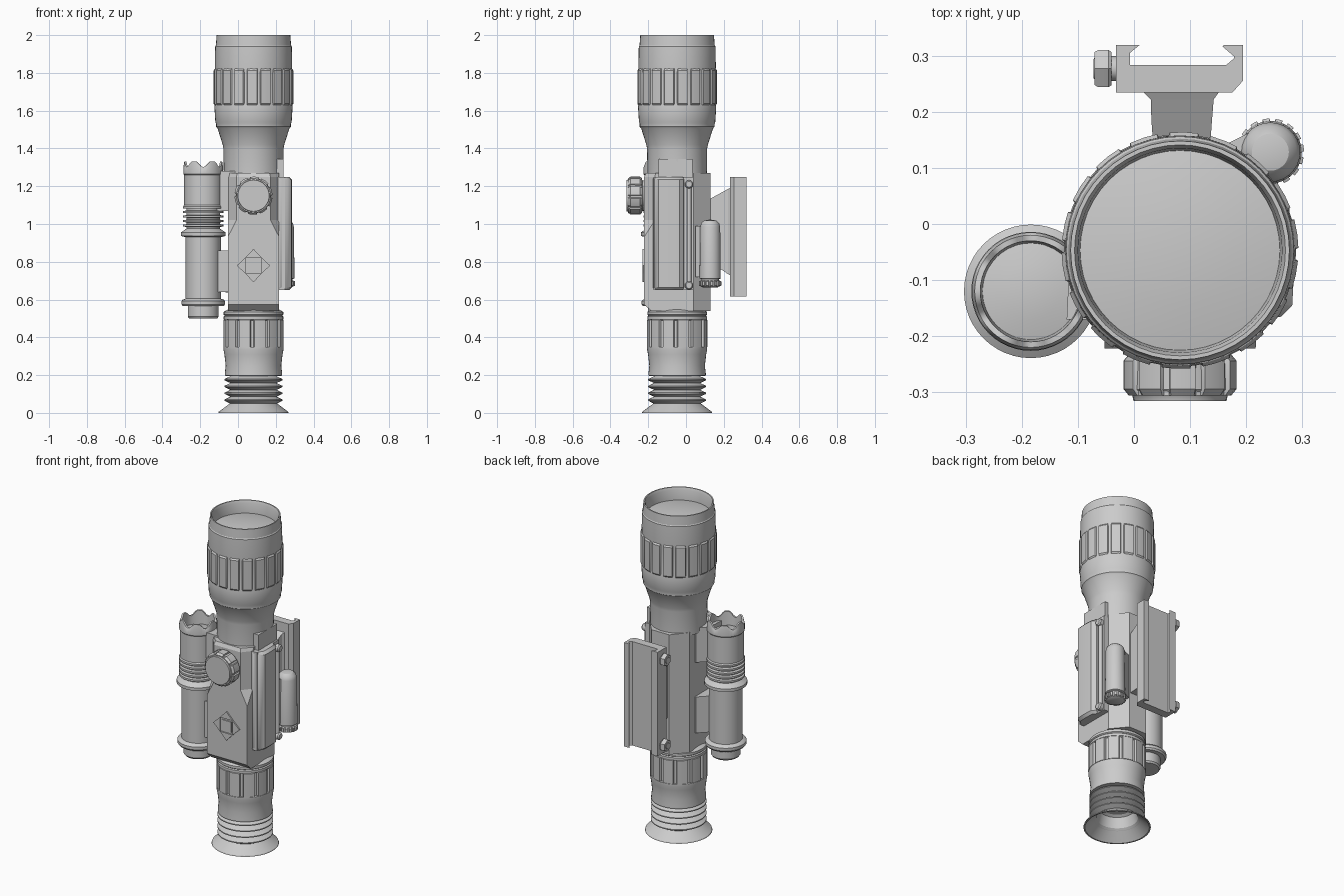
import bpy, bmesh
from math import sin, cos, pi, radians
from mathutils import Matrix, Vector

AX, AY = 0.082, -0.047      # optical axis


def loft(name, sections, mat=Matrix(), smooth=True, angle=32):
    """Skin a list of equal-length point loops, capping open ends."""
    bm = bmesh.new()
    rows = [[bm.verts.new(mat @ Vector(p)) for p in s] for s in sections]
    n = len(rows[0])
    for a, b in zip(rows, rows[1:]):
        for i in range(n):
            j = (i + 1) % n
            bm.faces.new((a[i], a[j], b[j], b[i]))
    for s in (rows[0], rows[-1]):
        if (s[0].co - s[n // 2].co).length > 1e-4:
            bm.faces.new(s)
    bmesh.ops.remove_doubles(bm, verts=bm.verts, dist=1e-5)
    bmesh.ops.recalc_face_normals(bm, faces=bm.faces)
    me = bpy.data.meshes.new(name)
    bm.to_mesh(me)
    bm.free()
    ob = bpy.data.objects.new(name, me)
    bpy.context.collection.objects.link(ob)
    if smooth:
        bpy.context.view_layer.objects.active = ob
        ob.select_set(True)
        bpy.ops.object.shade_smooth_by_angle(angle=radians(angle))
        ob.select_set(False)
    return ob


def ring(r, z, n):
    return [(r * cos(2 * pi * i / n), r * sin(2 * pi * i / n), z) for i in range(n)]


def lathe(name, prof, mat, n=40):
    return loft(name, [ring(r, z, n) for r, z in prof], mat)


def grip(name, r0, r1, z0, z1, teeth, mat, duty=0.75, bev=0.012):
    """Ring of raised pads separated by grooves, tapered at both ends."""
    def sec(ro, z):
        pts = []
        for t in range(teeth):
            for f, r in ((0, r0), (0.06, ro), (duty / 2, ro), (duty, ro), (duty + 0.06, r0)):
                a = 2 * pi * (t + f) / teeth
                pts.append((r * cos(a), r * sin(a), z))
        return pts
    return loft(name, [sec(r0 + 1e-4, z0), sec(r1, z0 + bev), sec(r1, z1 - bev), sec(r0 + 1e-4, z1)], mat)


def prism(name, pts, z0, z1):
    return loft(name, [[(x, y, z) for x, y in pts] for z in (z0, z1)], smooth=False)


def box(name, x0, x1, y0, y1, z0, z1):
    return prism(name, [(x0, y0), (x1, y0), (x1, y1), (x0, y1)], z0, z1)


def at(x, y, z=0):
    return Matrix.Translation((x, y, z))


axis = at(AX, AY)

# Objective bell with recessed, domed lens
lathe("objective_bell", [
    (0, 1.945), (0.10, 1.94), (0.178, 1.925), (0.182, 1.985), (0.188, 2.0), (0.195, 2.0),
    (0.199, 1.945), (0.203, 1.94), (0.205, 1.83), (0.203, 1.80), (0.203, 1.64), (0.207, 1.62),
    (0.202, 1.54), (0.198, 1.53), (0.198, 1.515), (0.190, 1.505), (0.163, 1.42),
    (0.159, 1.40), (0.157, 1.25), (0, 1.25)], axis, 48)
grip("focus_grip", 0.202, 0.211, 1.625, 1.825, 18, axis)

# Eyepiece with grip ring, bellows and open eye cup
prof = [(0, 0.13), (0.085, 0.13), (0.10, 0.12), (0.115, 0.06), (0.178, 0.0), (0.186, 0.0),
        (0.184, 0.006), (0.125, 0.05)]
for i in range(4):
    z = 0.068 + i * 0.036
    prof += [(0.154, z - 0.003), (0.154, z + 0.003), (0.122, z + 0.018)]
prof += [(0.152, 0.197), (0.152, 0.207), (0.147, 0.25), (0.154, 0.31), (0.159, 0.335),
         (0.159, 0.348), (0.148, 0.35), (0.148, 0.49), (0.158, 0.495), (0.158, 0.51),
         (0.152, 0.515), (0.158, 0.52), (0.158, 0.535), (0.13, 0.55), (0, 0.55)]
lathe("eyepiece", prof, axis, 44)
grip("diopter_grip", 0.147, 0.160, 0.345, 0.497, 12, axis, 0.78, 0.005)


# Faceted main housing, narrowed at the upper front
def housing(z, yf, w, ys):
    half = [(w, yf), (0.135, ys), (0.135, 0.04), (0.06, 0.13)]
    return [(AX + x, y, z) for x, y in half] + [(AX - x, y, z) for x, y in reversed(half)]


loft("housing", [housing(0.54, -0.185, 0.134, -0.18), housing(0.575, -0.222, 0.134, -0.219),
                 housing(0.935, -0.222, 0.134, -0.219), housing(1.02, -0.222, 0.09, -0.165),
                 housing(1.25, -0.222, 0.09, -0.165), housing(1.27, -0.212, 0.085, -0.16)],
     smooth=False)
box("side_block", 0.15, 0.24, -0.145, 0.035, 1.20, 1.345)

# Front turret knob
front = at(AX, -0.19, 1.15) @ Matrix.Rotation(pi / 2, 4, 'X')
lathe("knob_core", [(0, -0.02), (0.08, -0.02), (0.08, 0.04), (0.092, 0.045), (0.094, 0.105),
                    (0.085, 0.115), (0.083, 0.125), (0, 0.125)], front, 32)
grip("knob_grip", 0.091, 0.101, 0.042, 0.116, 10, front, 0.78)

# Four-way button pad: centre square and four arrows
pad = at(AX, -0.22, 0.78) @ Matrix.Rotation(pi / 2, 4, 'X')
loft("pad_centre", [[(s * x, s * y, h) for x, y in ((-1, -1), (1, -1), (1, 1), (-1, 1))]
                    for s, h in ((0.034, -0.01), (0.031, 0.007))], pad, False)
for i, side in enumerate(("right", "up", "left", "down")):
    m = pad @ Matrix.Rotation(i * pi / 2, 4, 'Z')
    loft("pad_" + side, [[(0.043, -0.043, h), (0.088, 0, h), (0.043, 0.043, h)]
                         for h in (-0.01, 0.01)], m, False)

# Battery cover on the right side with hinge pins
box("cover_base", 0.19, 0.25, -0.172, 0.04, 0.65, 1.25)
cover = [(0.22, -0.175), (0.262, -0.165), (0.282, -0.145), (0.285, -0.09), (0.282, -0.035),
         (0.262, -0.012), (0.22, -0.008)]
loft("battery_cover", [[(x - d, -0.09 + (y + 0.09) * s, z) for x, y in cover]
                       for z, d, s in ((0.65, 0.015, 0.95), (0.665, 0, 1), (1.235, 0, 1), (1.25, 0.015, 0.95))])
for nm, z in (("lower", 0.675), ("upper", 1.21)):
    m = at(0.235, 0.016, z) @ Matrix.Rotation(pi / 2, 4, 'Y')
    lathe(nm + "_hinge_screw", [(0, 0), (0.022, 0), (0.022, 0.035), (0.016, 0.042), (0, 0.042)], m, 16)
lathe("hinge_rod", [(0, 0.67), (0.012, 0.67), (0.012, 1.22), (0, 1.22)], at(0.255, 0.016), 12)

# Small battery tube at the rear right
tube = at(0.243, 0.128)
lathe("battery_tube", [(0, 0.665), (0.04, 0.665), (0.052, 0.672), (0.052, 0.70), (0.046, 0.702), (0.046, 0.708),
                       (0.056, 0.712), (0.053, 0.985), (0.047, 1.005), (0.033, 1.018), (0, 1.024)], tube, 28)
grip("tube_cap_grip", 0.051, 0.060, 0.67, 0.70, 16, tube, 0.6, 0.004)
prism("tube_web", [(0.15, 0.06), (0.22, 0.05), (0.245, 0.09), (0.21, 0.165), (0.15, 0.135)], 0.72, 0.99)

# Illuminator torch on the left
torch = at(-0.184, -0.12)
prof = [(0, 0.5), (0.075, 0.5), (0.082, 0.51), (0.082, 0.565), (0.108, 0.565), (0.115, 0.575), (0.115, 0.592),
        (0.108, 0.60), (0.093, 0.605), (0.093, 0.93), (0.119, 0.937), (0.119, 0.955), (0.10, 0.968)]
for i in range(5):
    z = 0.975 + i * 0.024
    prof += [(0.088, z), (0.088, z + 0.01), (0.106, z + 0.011), (0.106, z + 0.022)]
prof += [(0.101, 1.10), (0.101, 1.26), (0.105, 1.265), (0.105, 1.30), (0.100, 1.331), (0.090, 1.331),
         (0.086, 1.25), (0.05, 1.258), (0, 1.262)]
head = lathe("torch", prof, torch, 48)
for v in head.data.vertices:           # scalloped crown
    if v.co.z > 1.32:
        from_a = Vector((v.co.x + 0.184, v.co.y + 0.12)).angle_signed(Vector((1, 0)))
        v.co.z -= 0.030 * max(0, 0.6 - 1.2 * cos(6 * from_a)) / 1.8
for nm, z0, z1 in (("upper", 1.07, 1.28), ("lower", 0.64, 0.86)):
    prism(nm + "_torch_bracket", [(-0.12, -0.17), (0.0, -0.17), (0.0, -0.01), (-0.06, -0.01), (-0.115, -0.065)], z0, z1)

# Mounting stem and dovetail rail at the back
loft("mount_stem", [[(x0, y, z0), (x1, y, z0), (x1, y, z1), (x0, y, z1)] for y, x0, x1, z0, z1 in (
    (0.10, 0.036, 0.134, 0.76, 1.11), (0.13, 0.035, 0.135, 0.76, 1.135), (0.185, 0.031, 0.139, 0.76, 1.165),
    (0.222, 0.030, 0.142, 0.735, 1.185), (0.240, 0.012, 0.155, 0.725, 1.195))], smooth=False)
prism("rail", [(-0.032, 0.234), (0.175, 0.234), (0.194, 0.255), (0.194, 0.319), (0.160, 0.319), (0.158, 0.316),
               (0.178, 0.299), (0.178, 0.295), (0.164, 0.283), (-0.007, 0.283), (-0.007, 0.305), (0.01, 0.319),
               (-0.032, 0.319)], 0.617, 1.25)
for nm, z in (("lower", 0.675), ("upper", 1.195)):
    m = at(-0.02, 0.277, z) @ Matrix.Rotation(-pi / 2, 4, 'Y')
    lathe(nm + "_clamp_bolt", [(0, 0), (0.022, 0), (0.022, 0.048), (0.017, 0.052), (0, 0.052)], m, 16)
    lathe(nm + "_clamp_nut", [(0, 0.02), (0.034, 0.02), (0.038, 0.025), (0.038, 0.044), (0.034, 0.05), (0, 0.05)], m, 6)
